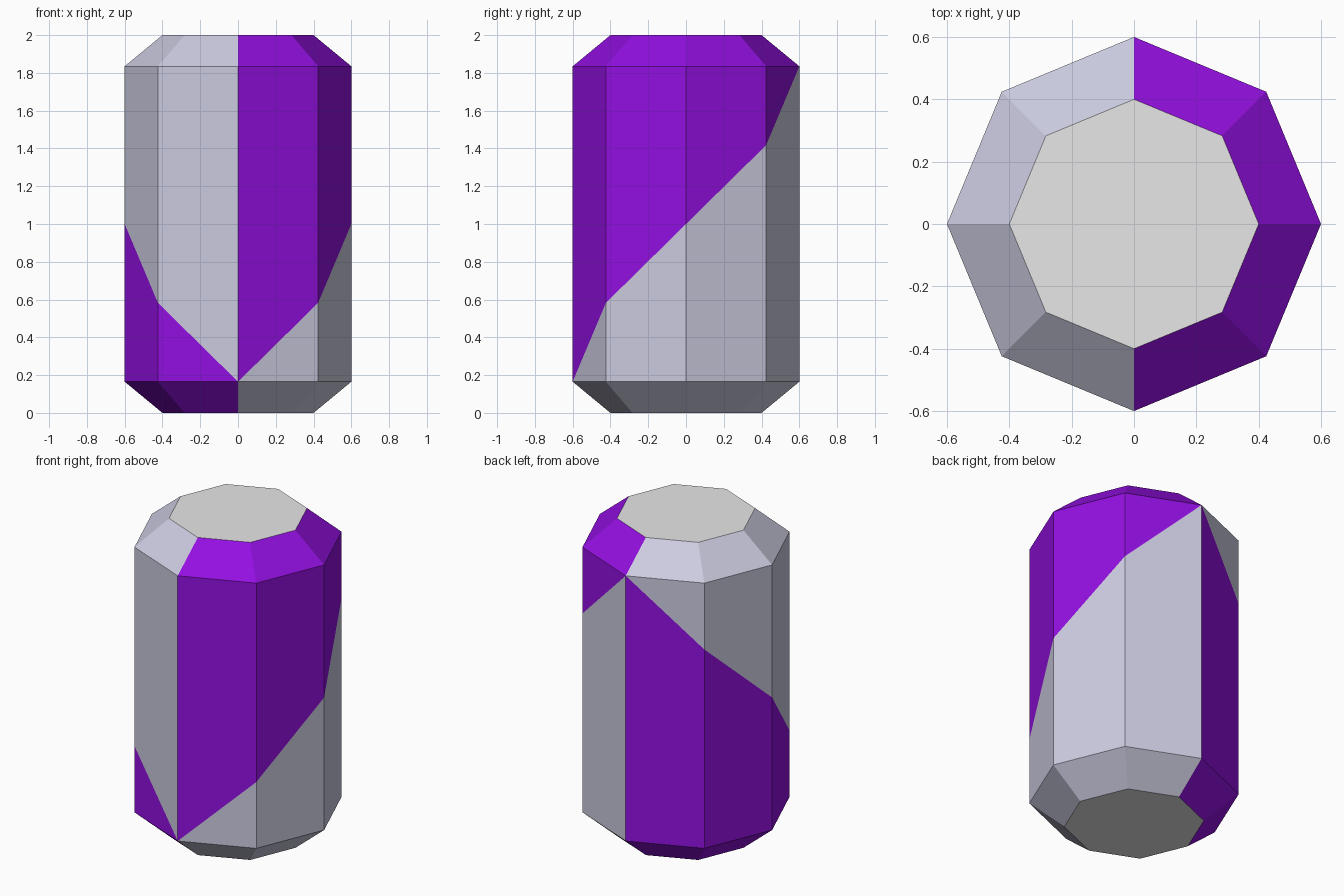
import bpy, bmesh
from math import sin, cos, pi

cube = bpy.data.objects.get("Cube")
if cube:
    bpy.data.objects.remove(cube, do_unlink=True)

SIDES = 8
R_BODY, R_CAP = 0.6, 0.4
Z_LOW, Z_HIGH, HEIGHT = 0.165, 1.835, 2.0
WHITE, PURPLE, GREY = range(3)


def material(name, colour):
    mat = bpy.data.materials.new(name)
    mat.use_nodes = True
    mat.diffuse_color = (*colour, 1)
    bsdf = mat.node_tree.nodes["Principled BSDF"]
    bsdf.inputs["Base Color"].default_value = (*colour, 1)
    bsdf.inputs["Roughness"].default_value = 0.6
    return mat


def stripe_height(k):
    """Seam climbs evenly from the front edge to the back edge on both halves."""
    turn = min(k, SIDES - k) / (SIDES / 2)
    return Z_LOW + (Z_HIGH - Z_LOW) * turn


def ring(bm, radius, height):
    """Octagon of vertices starting at the front edge."""
    verts = []
    for k in range(SIDES):
        a = -pi / 2 + 2 * pi * k / SIDES
        verts.append(bm.verts.new((radius * cos(a), radius * sin(a), height(k))))
    return verts


bm = bmesh.new()
rings = [
    ring(bm, R_CAP, lambda k: 0),
    ring(bm, R_BODY, lambda k: Z_LOW),
    ring(bm, R_BODY, stripe_height),
    ring(bm, R_BODY, lambda k: Z_HIGH),
    ring(bm, R_CAP, lambda k: HEIGHT),
]

# Bands: the left half is purple above the seam, the right half below it
for level, (low, high) in enumerate(zip(rings, rings[1:])):
    for k in range(SIDES):
        n = (k + 1) % SIDES
        face = bm.faces.new((low[k], low[n], high[n], high[k]))
        on_left = k < SIDES // 2
        above_seam = level >= 2
        face.material_index = PURPLE if on_left == above_seam else WHITE

# End caps
for verts in (rings[0][::-1], rings[-1]):
    bm.faces.new(verts).material_index = GREY

# Close the seam where it meets the bevels
bmesh.ops.remove_doubles(bm, verts=bm.verts[:], dist=0.0005)
bmesh.ops.recalc_face_normals(bm, faces=bm.faces[:])

mesh = bpy.data.meshes.new("capsule_body")
bm.to_mesh(mesh)
bm.free()
for mat in (material("pale lavender", (0.60, 0.60, 0.75)),
            material("bright purple", (0.29, 0.005, 0.75)),
            material("light grey", (0.80, 0.80, 0.80))):
    mesh.materials.append(mat)
body = bpy.data.objects.new("capsule_body", mesh)
bpy.context.collection.objects.link(body)
